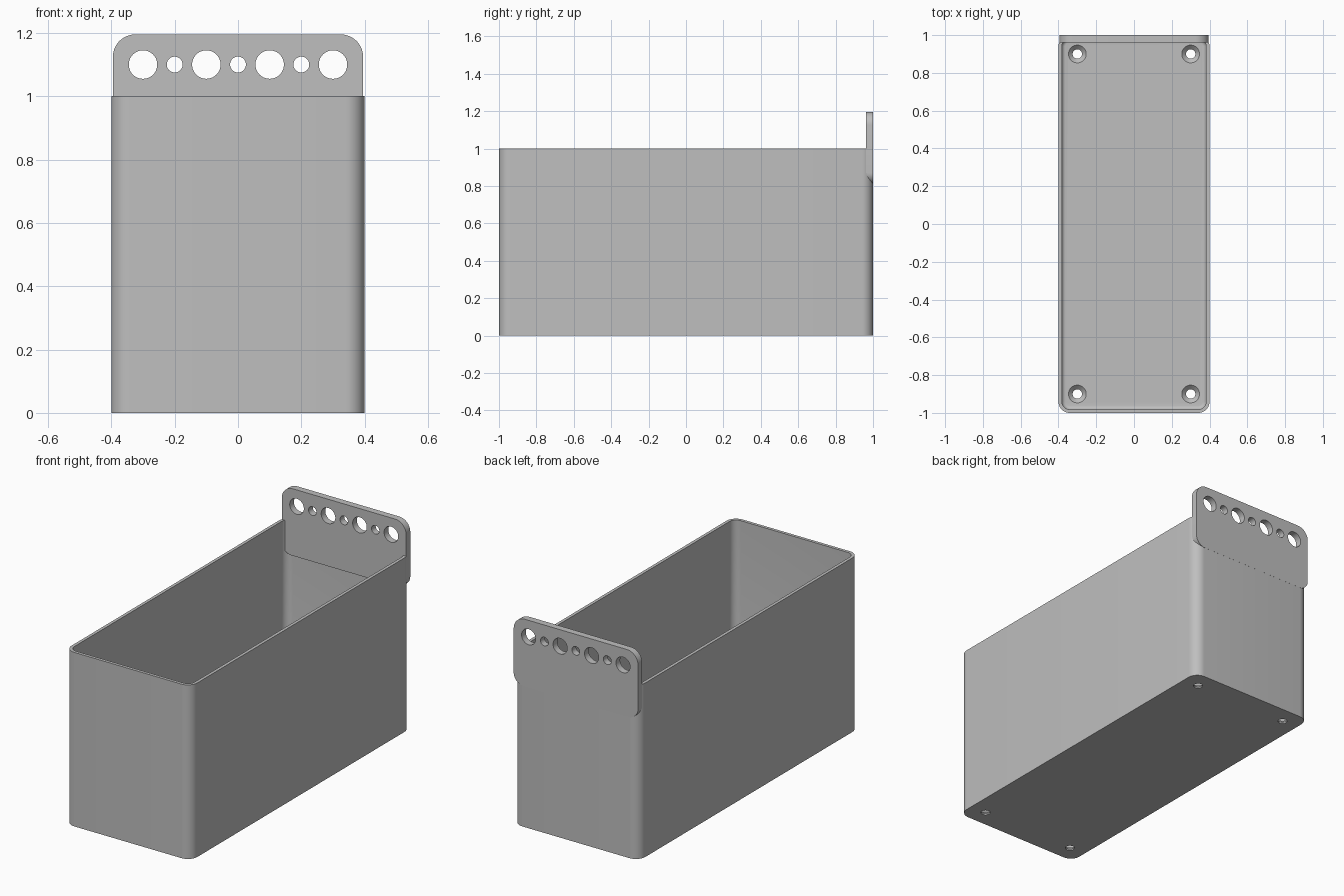
import bpy, bmesh, math

if "Cube" in bpy.data.objects:
    bpy.data.objects.remove(bpy.data.objects["Cube"], do_unlink=True)

grey = bpy.data.materials.new("plain grey")
grey.use_nodes = True
colour = (0.52, 0.52, 0.52, 1)
grey.diffuse_color = colour
grey.node_tree.nodes["Principled BSDF"].inputs["Base Color"].default_value = colour


def rounded_rect(u0, u1, v0, v1, r_low, r_high, steps=10):
    """Counter-clockwise outline with separate radii for low and high corners."""
    corners = [(u1, v1, -1, -1, r_high), (u0, v1, 1, -1, r_high),
               (u0, v0, 1, 1, r_low), (u1, v0, -1, 1, r_low)]
    points = []
    for quarter, (u, v, su, sv, r) in enumerate(corners):
        for i in range(steps + 1):
            a = math.pi / 2 * (quarter + i / steps)
            points.append((u + su * r + r * math.cos(a), v + sv * r + r * math.sin(a)))
    return points


def circle(u, v, r, steps=40):
    return [(u + r * math.cos(2 * math.pi * i / steps),
             v + r * math.sin(2 * math.pi * i / steps)) for i in range(steps)]


def loft(bm, rings):
    """Join equal-sized rings of 3D points in order and cap both ends."""
    loops = [[bm.verts.new(p) for p in ring] for ring in rings]
    for a, b in zip(loops, loops[1:]):
        for i in range(len(a)):
            j = (i + 1) % len(a)
            bm.faces.new((a[i], a[j], b[j], b[i]))
    bm.faces.new(loops[0][::-1])
    bm.faces.new(loops[-1])


def finish(bm, name):
    bmesh.ops.recalc_face_normals(bm, faces=bm.faces[:])
    mesh = bpy.data.meshes.new(name)
    bm.to_mesh(mesh)
    bm.free()
    mesh.materials.append(grey)
    obj = bpy.data.objects.new(name, mesh)
    bpy.context.collection.objects.link(obj)
    return obj


def cut_and_shade(obj, cutter):
    cutter.hide_render = True
    mod = obj.modifiers.new("holes", 'BOOLEAN')
    mod.operation = 'DIFFERENCE'
    mod.solver = 'EXACT'
    mod.object = cutter
    bpy.ops.object.select_all(action='DESELECT')
    obj.select_set(True)
    bpy.context.view_layer.objects.active = obj
    bpy.ops.object.modifier_apply(modifier=mod.name)
    bpy.data.objects.remove(cutter, do_unlink=True)
    bpy.ops.object.shade_smooth_by_angle(angle=math.radians(30))


# Open bin: outer wall, rim, inner wall and a small fillet down to the floor
half_x, half_y, radius = 0.4, 1.0, 0.06
wall, floor, fillet = 0.018, 0.03, 0.02


def bin_ring(inset, z):
    x, y, r = half_x - inset, half_y - inset, radius - inset
    return [(u, v, z) for u, v in rounded_rect(-x, x, -y, y, r, r)]


rings = [bin_ring(0, 0), bin_ring(0, 1), bin_ring(wall, 1)]
for i in range(6):
    a = math.pi / 2 * i / 5
    rings.append(bin_ring(wall + fillet * (1 - math.cos(a)),
                          floor + fillet * (1 - math.sin(a))))
bm = bmesh.new()
loft(bm, rings)
bin_body = finish(bm, "bin_body")

# Countersunk screw holes in the floor
bm = bmesh.new()
for x in (-0.3, 0.3):
    for y in (-0.9, 0.9):
        profile = [(0.025, -0.05), (0.025, 0.008), (0.047, floor), (0.047, 0.1)]
        loft(bm, [[(u, v, z) for u, v in circle(x, y, r)] for r, z in profile])
cut_and_shade(bin_body, finish(bm, "screw_hole_cutter"))

# Hanging plate on the back wall, rising above the rim
front_y, back_y = 0.962, 1.0004
outline = rounded_rect(-0.395, 0.395, 0.81, 1.195, 0.06, 0.07)
bm = bmesh.new()
loft(bm, [[(u, y, v) for u, v in outline] for y in (front_y, back_y)])
hanging_plate = finish(bm, "hanging_plate")

# Alternating large and small holes through the plate
bm = bmesh.new()
for i in range(-3, 4):
    r = 0.045 if i % 2 else 0.025
    loft(bm, [[(u, y, v) for u, v in circle(i * 0.1, 1.1, r)] for y in (0.9, 1.1)])
cut_and_shade(hanging_plate, finish(bm, "plate_hole_cutter"))
